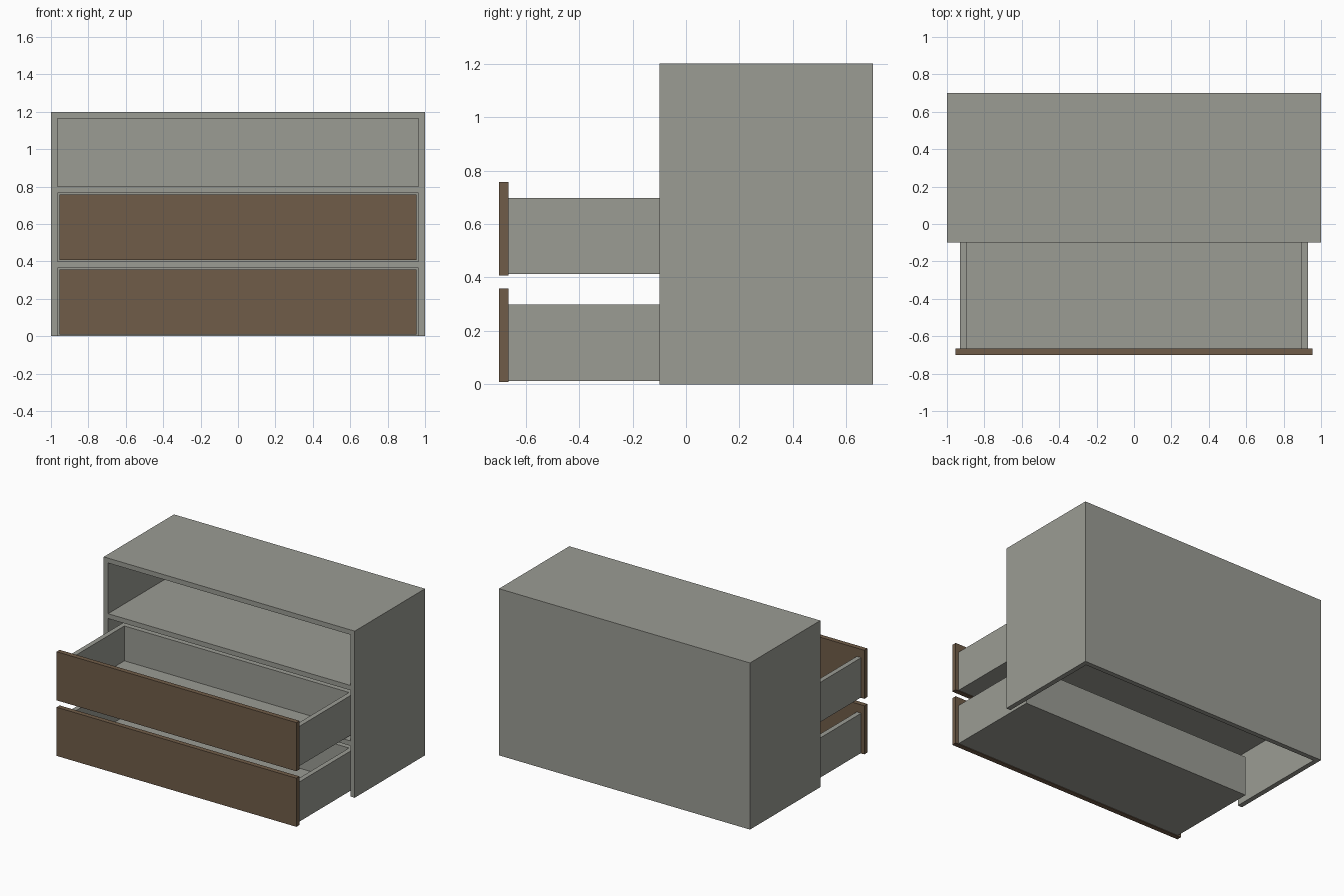
import bpy
import bmesh
from mathutils import Vector

if "Cube" in bpy.data.objects:
    bpy.data.objects.remove(bpy.data.objects["Cube"])


def material(name, colour):
    m = bpy.data.materials.new(name)
    m.diffuse_color = (*colour, 1)
    m.use_nodes = True
    m.node_tree.nodes["Principled BSDF"].inputs["Base Color"].default_value = m.diffuse_color
    return m


GREY = material("warm_grey", (0.328, 0.332, 0.296))
BROWN = material("brown_wood", (0.162, 0.107, 0.065))


def box(name, lo, hi, mat):
    """Axis-aligned box between two corners."""
    lo, hi = Vector(lo), Vector(hi)
    bm = bmesh.new()
    bmesh.ops.create_cube(bm, size=1)
    for v in bm.verts:
        v.co = (lo + hi) / 2 + v.co * (hi - lo)
    mesh = bpy.data.meshes.new(name)
    bm.to_mesh(mesh)
    bm.free()
    mesh.materials.append(mat)
    ob = bpy.data.objects.new(name, mesh)
    bpy.context.collection.objects.link(ob)
    return ob


T = 0.035              # board thickness
F, B, H = -0.1, 0.7, 1.2   # cabinet front, back and height
IN = 1 - T             # inner half width

# Cabinet carcass, open at the front and underneath
box("top_panel", (-1, F, H - T), (1, B, H), GREY)
box("back_panel", (-IN, B - T, 0), (IN, B, H - T), GREY)
for side, s in (("left", -1), ("right", 1)):
    x0, x1 = sorted((s * IN, s))
    box(side + "_panel", (x0, F, 0), (x1, B, H - T), GREY)
for i, z in enumerate((0.4, 0.8)):
    box(f"shelf_{i + 1}", (-IN, F, z - T), (IN, B - T, z), GREY)

# Two pulled-out drawers; the top bay is empty
W, D0, D1 = 0.93, -0.665, 0.02
for i, z in enumerate((0.0, 0.4)):
    n = f"drawer_{i + 1}_"
    zb, zt = z + 0.012, z + 0.298
    box(n + "front", (-0.955, -0.7, z + 0.008), (0.955, D0, z + 0.358), BROWN)
    box(n + "floor", (-W + T, D0, zb), (W - T, D1 - T, zb + T), GREY)
    box(n + "back", (-W + T, D1 - T, zb), (W - T, D1, zt), GREY)
    for side, s in (("left", -1), ("right", 1)):
        x0, x1 = sorted((s * (W - T), s * W))
        box(n + side + "_side", (x0, D0, zb), (x1, D1, zt), GREY)
